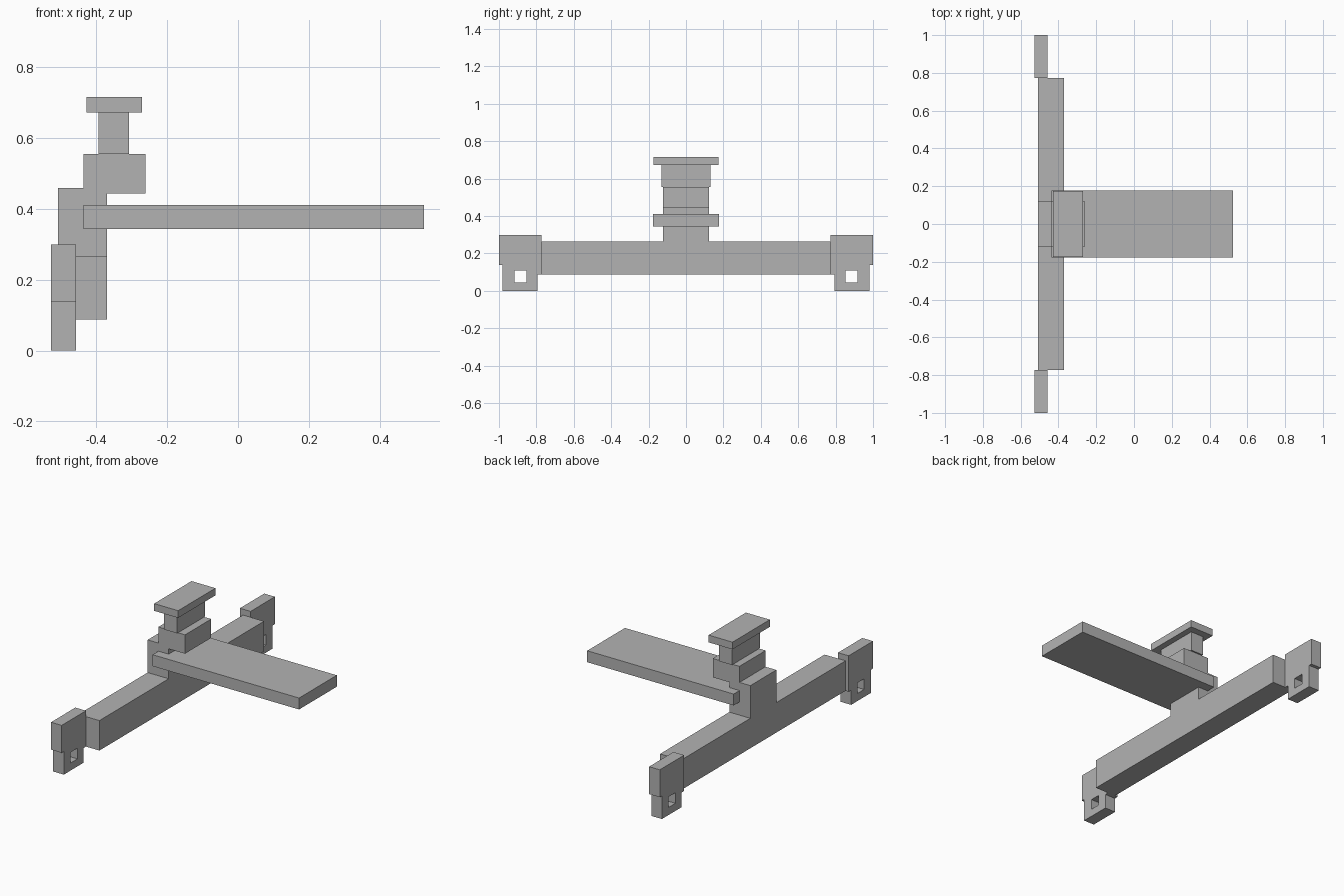
import bpy
import bmesh

old = bpy.data.objects.get("Cube")
if old:
    bpy.data.objects.remove(old, do_unlink=True)

grey = bpy.data.materials.new("plain_grey")
grey.use_nodes = True
COLOUR = (0.45, 0.45, 0.45, 1)
grey.diffuse_color = COLOUR
grey.node_tree.nodes["Principled BSDF"].inputs["Base Color"].default_value = COLOUR


def finish(bm, name):
    bmesh.ops.recalc_face_normals(bm, faces=bm.faces)
    mesh = bpy.data.meshes.new(name)
    bm.to_mesh(mesh)
    bm.free()
    mesh.materials.append(grey)
    obj = bpy.data.objects.new(name, mesh)
    bpy.context.collection.objects.link(obj)
    return obj


def box(name, x, half_y, z):
    """Box centred on y = 0, from x and z ranges."""
    bm = bmesh.new()
    bmesh.ops.create_cube(bm, size=1)
    for v in bm.verts:
        v.co = (x[v.co.x > 0], half_y if v.co.y > 0 else -half_y, z[v.co.z > 0])
    return finish(bm, name)


def plate(name, x, loops):
    """Extrude y-z outlines along x; any loop after the first is a hole."""
    bm = bmesh.new()
    edges = []
    for loop in loops:
        vs = [bm.verts.new((x[0], y, z)) for y, z in loop]
        edges += [bm.edges.new((a, b)) for a, b in zip(vs, vs[1:] + vs[:1])]
    bmesh.ops.triangle_fill(bm, edges=edges, use_beauty=True, normal=(1, 0, 0))
    ext = bmesh.ops.extrude_face_region(bm, geom=bm.faces[:], use_keep_orig=True)
    moved = [g for g in ext["geom"] if isinstance(g, bmesh.types.BMVert)]
    bmesh.ops.translate(bm, verts=moved, vec=(x[1] - x[0], 0, 0))
    return finish(bm, name)


# Cross beam with its central post, one T-shaped piece
half_tee = [(0.772, 0.087), (0.772, 0.265), (0.122, 0.265), (0.122, 0.459)]
tee = half_tee + [(-y, z) for y, z in reversed(half_tee)]
plate("beam_and_post", (-0.508, -0.37), [tee])

# Stepped end brackets with a square hole
bracket = [(0.772, 0.30), (1.0, 0.30), (1.0, 0.137), (0.98, 0.137),
           (0.98, 0), (0.795, 0), (0.795, 0.087), (0.772, 0.087)]
hole = [(0.853, 0.045), (0.917, 0.045), (0.917, 0.108), (0.853, 0.108)]
for side, name in ((-1, "front_bracket"), (1, "back_bracket")):
    plate(name, (-0.528, -0.458),
          [[(side * y, z) for y, z in loop] for loop in (bracket, hole)])

# Long flat board and the stack above the post
box("board", (-0.437, 0.525), 0.177, (0.343, 0.411))
box("upper_block", (-0.437, -0.262), 0.123, (0.443, 0.555))
box("neck", (-0.394, -0.308), 0.132, (0.555, 0.673))
box("cap", (-0.428, -0.271), 0.175, (0.673, 0.716))
